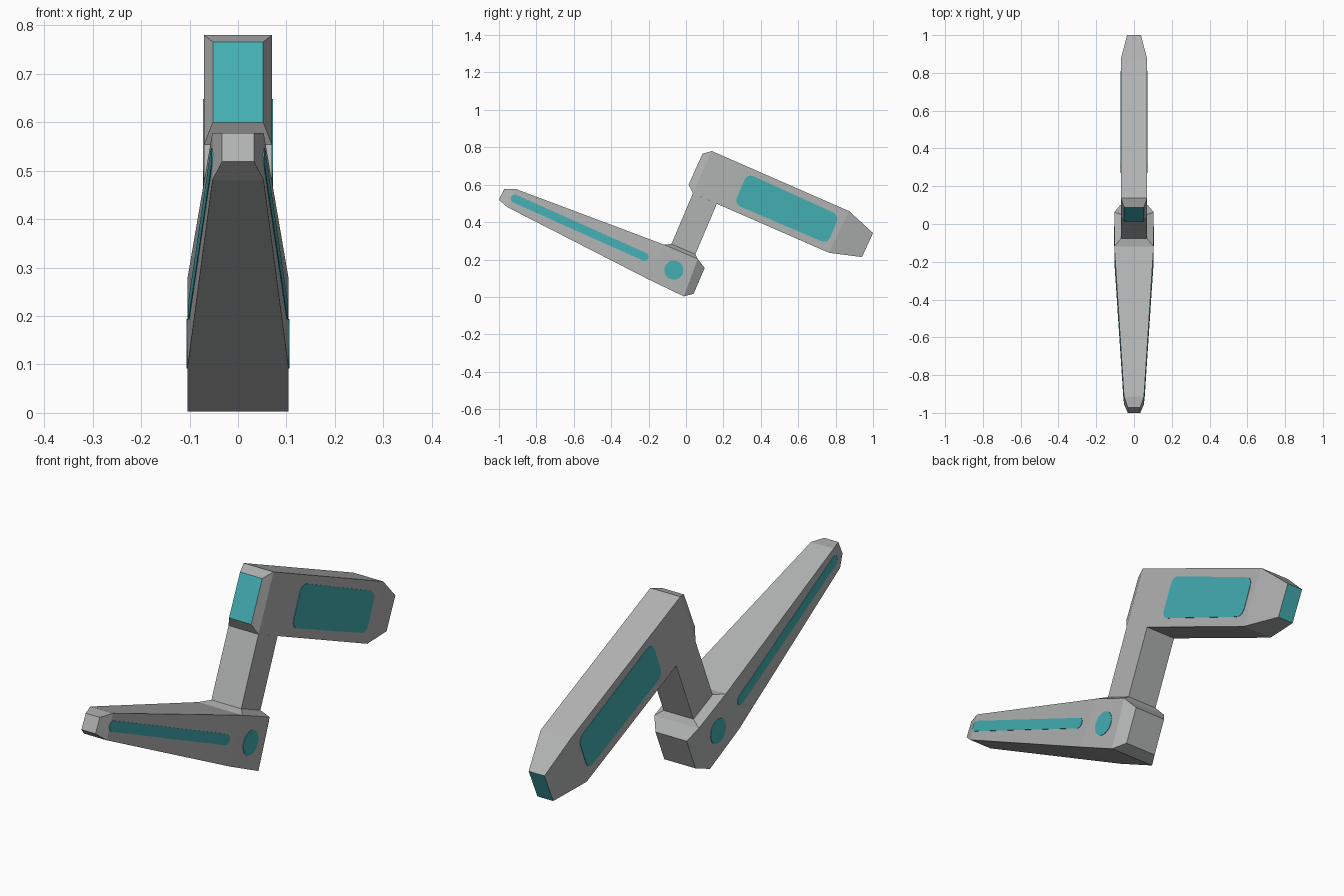
import bpy, bmesh, math
from mathutils import Vector

if "Cube" in bpy.data.objects:
    bpy.data.objects.remove(bpy.data.objects["Cube"])


def material(name, rgb):
    m = bpy.data.materials.new(name)
    m.diffuse_color = (*rgb, 1)
    m.use_nodes = True
    m.node_tree.nodes["Principled BSDF"].inputs["Base Color"].default_value = m.diffuse_color
    return m


GREY = material("light grey", (0.44, 0.45, 0.445))
TEAL = material("teal", (0.056, 0.425, 0.45))


def finish(name, bm, mats):
    bmesh.ops.recalc_face_normals(bm, faces=bm.faces)
    me = bpy.data.meshes.new(name)
    bm.to_mesh(me)
    bm.free()
    for m in mats:
        me.materials.append(m)
    ob = bpy.data.objects.new(name, me)
    bpy.context.collection.objects.link(ob)
    return ob


def loft(name, sections, start=0, end=0):
    """Box loft through (low yz, high yz, half width) sections.
    start / end: material index of the end face, None leaves it open."""
    bm = bmesh.new()
    rings = []
    for lo, hi, w in sections:
        rings.append([bm.verts.new(p) for p in
                      ((-w, *lo), (w, *lo), (w, *hi), (-w, *hi))])
    for a, b in zip(rings, rings[1:]):
        for i in range(4):
            j = (i + 1) % 4
            bm.faces.new((a[i], a[j], b[j], b[i]))
    for ring, idx in ((rings[0], start), (rings[-1], end)):
        if idx is not None:
            bm.faces.new(ring).material_index = idx
    return finish(name, bm, (GREY, TEAL))


def rounded(corners, r, n=6):
    """Round the corners of a yz outline."""
    pts = []
    for i, c in enumerate(corners):
        c = Vector(c)
        a = c + (Vector(corners[i - 1]) - c).normalized() * r
        b = c + (Vector(corners[(i + 1) % len(corners)]) - c).normalized() * r
        for k in range(n + 1):
            t = k / n
            pts.append(a * (1 - t) ** 2 + c * 2 * t * (1 - t) + b * t * t)
    return pts


def side_plates(name, outline, width):
    """Thin plate on both flanks; width(y, z) gives the flank's x."""
    for label, s in (("right", 1), ("left", -1)):
        bm = bmesh.new()
        outer = [bm.verts.new((s * (width(y, z) + 0.002), y, z)) for y, z in outline]
        inner = [bm.verts.new((s * (width(y, z) - 0.002), y, z)) for y, z in outline]
        bm.faces.new(outer)
        for i in range(len(outer)):
            j = (i + 1) % len(outer)
            bm.faces.new((outer[i], outer[j], inner[j], inner[i]))
        bm.faces.new(inner[::-1])
        finish(f"{name}_{label}", bm, (TEAL,))


W_FOOT, W_TOE, W_ARM = 0.104, 0.053, 0.07
heel_lo, heel_hi = (-0.012, 0.003), (0.063, 0.203)
ankle_lo, ankle_hi = (-0.205, 0.096), (-0.118, 0.28)
toe_lo, toe_hi = (-0.955, 0.48), (-0.912, 0.578)

# Lower arm: tapered beam with chamfered toe and heel
loft("lower_arm", [
    ((-1.0, 0.519), (-0.972, 0.578), 0.033),
    (toe_lo, toe_hi, W_TOE),
    (ankle_lo, ankle_hi, W_FOOT),
    (heel_lo, heel_hi, W_FOOT),
    ((0.041, 0.017), (0.10, 0.155), 0.073)])

# Collar and link joining the two arms
link_front, link_back = (-0.078, 0.283), (0.05, 0.228)
loft("collar", [(ankle_hi, heel_hi, W_FOOT), (link_front, link_back, W_ARM)], None, None)
loft("link", [(link_front, link_back, W_ARM),
              ((0.037, 0.554), (0.165, 0.498), W_ARM)], None, None)

# Upper arm: chamfered at both ends, teal end faces
loft("upper_arm", [
    ((0.014, 0.600), (0.088, 0.766), 0.052),
    ((0.037, 0.554), (0.138, 0.78), W_ARM),
    ((0.765, 0.236), (0.872, 0.459), W_ARM),
    ((0.941, 0.213), (1.0, 0.342), 0.037)], 1, 1)


# Flank of the lower arm is a plane through the toe and ankle edges
def flank(y, z):
    p0 = Vector((W_FOOT, *ankle_lo))
    n = (Vector((W_FOOT, *ankle_hi)) - p0).cross(
        Vector((W_TOE, *(Vector(toe_lo) + Vector(toe_hi)) / 2)) - p0)
    return p0.x - (n.y * (y - p0.y) + n.z * (z - p0.z)) / n.x


# Long strip with round ends
a, b, r = Vector((-0.915, 0.525)), Vector((-0.222, 0.215)), 0.022
base = math.atan2(b.y - a.y, b.x - a.x)
strip = []
for c, off in ((b, -math.pi / 2), (a, math.pi / 2)):
    for k in range(9):
        t = base + off + math.pi * k / 8
        strip.append((c.x + r * math.cos(t), c.y + r * math.sin(t)))
side_plates("strip", strip, flank)

# Round pivot disc
disc = [(-0.065 + 0.051 * math.cos(k * math.tau / 28),
         0.143 + 0.051 * math.sin(k * math.tau / 28)) for k in range(28)]
side_plates("pivot_disc", disc, lambda y, z: W_FOOT)

# Large panel on the upper arm
panel = rounded([(0.328, 0.66), (0.82, 0.437), (0.757, 0.284), (0.258, 0.497)], 0.04)
side_plates("upper_panel", panel, lambda y, z: W_ARM)
